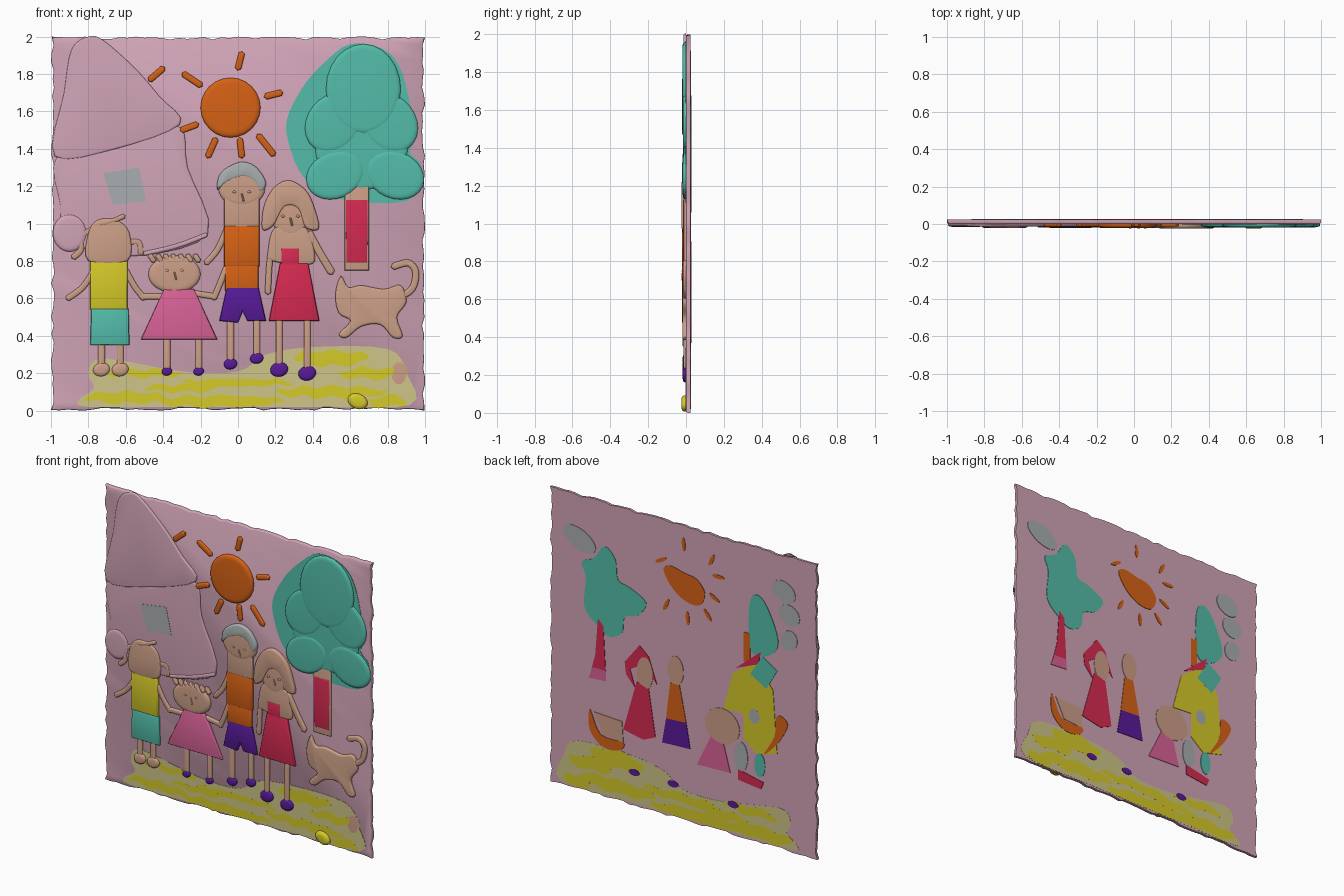
import bpy, bmesh, math, random
from mathutils import Vector

random.seed(4)
cube = bpy.data.objects.get("Cube")
if cube:
    bpy.data.objects.remove(cube, do_unlink=True)

FRONT, BACK = 0.0, .024
made = []


def paint(name, red, green, blue):
    """One flat material from display-space channels."""
    linear = [(c / 255) ** 2.2 for c in (red, green, blue)] + [1]
    mat = bpy.data.materials.new(name)
    mat.use_nodes = True
    mat.diffuse_color = linear
    bsdf = next(n for n in mat.node_tree.nodes if n.type == 'BSDF_PRINCIPLED')
    bsdf.inputs["Base Color"].default_value = linear
    return mat


pink = paint("dusty_pink", 208, 163, 182)
skin = paint("clay_tan", 203, 158, 134)
teal = paint("teal", 84, 187, 168)
yellow = paint("yellow", 212, 200, 45)
pale = paint("pale_straw", 205, 195, 135)
orange = paint("orange", 214, 98, 28)
purple = paint("purple", 88, 32, 150)
red = paint("crimson", 212, 46, 82)
rose = paint("rose", 216, 98, 150)
grey = paint("soft_grey", 168, 172, 174)


def smooth(points, closed=True, steps=4):
    """Catmull-Rom curve through the points."""
    p = [Vector(q) for q in points]
    n, out = len(p), []
    for i in range(n if closed else n - 1):
        def at(k):
            return p[k % n] if closed else p[max(0, min(n - 1, k))]
        a, b, c, d = at(i - 1), at(i), at(i + 1), at(i + 2)
        for s in range(steps):
            t = s / steps
            out.append((b * 2 + (c - a) * t + (a * 2 - b * 5 + c * 4 - d) * t * t
                        + (b * 3 - a - c * 3 + d) * t ** 3) / 2)
    return out if closed else out + [p[-1]]


def slab(name, mat, outline, height, edge=0, base=FRONT, back=False, closed=False):
    """Filled outline raised from the panel, with a rounded rim."""
    pts = [Vector(q) for q in outline]
    area = sum(a.cross(b) for a, b in zip(pts, pts[1:] + pts[:1]))
    if (area < 0) != back:
        pts.reverse()
    height += len(made) * .00002
    sign = 1 if back else -1
    wall = height * (.4 if edge else 1)
    bm = bmesh.new()
    low = [bm.verts.new((q.x, base, q.y)) for q in pts]
    top = [bm.verts.new((q.x, base + sign * wall, q.y)) for q in pts]
    for i in range(len(pts)):
        bm.faces.new((low[i - 1], low[i], top[i], top[i - 1]))
    face = bm.faces.new(top)
    if closed:
        bm.faces.new(low[::-1])
    bm.normal_update()
    if edge:
        angles = [math.pi / 2 * k / 3 for k in range(4)]
        for a, b in zip(angles, angles[1:]):
            bmesh.ops.inset_region(bm, faces=[face], use_even_offset=True,
                                   thickness=edge * (math.cos(a) - math.cos(b)),
                                   depth=(height - wall) * (math.sin(b) - math.sin(a)))
            bm.normal_update()
    mesh = bpy.data.meshes.new(name)
    bm.to_mesh(mesh)
    bm.free()
    mesh.materials.append(mat)
    obj = bpy.data.objects.new(name, mesh)
    bpy.context.collection.objects.link(obj)
    made.append(obj)


def pad(name, mat, points, height=.015, edge=.012):
    slab(name, mat, smooth(points), height, edge)


def ring(centre, rx, rz, tilt=0, count=24):
    out = []
    for k in range(count):
        a = math.tau * k / count
        x, z = rx * math.cos(a), rz * math.sin(a)
        out.append((centre[0] + x * math.cos(tilt) - z * math.sin(tilt),
                    centre[1] + x * math.sin(tilt) + z * math.cos(tilt)))
    return out


def oval(name, mat, centre, rx, rz, height=.016, tilt=0):
    slab(name, mat, ring(centre, rx, rz, tilt), height, min(rx, rz, .05) * .6)


def stroke(name, mat, path, width=.016, height=.013):
    """Rounded coil following a path."""
    line = smooth(path, closed=False)
    left, right = [], []
    for i, q in enumerate(line):
        way = (line[min(i + 1, len(line) - 1)] - line[max(i - 1, 0)]).normalized()
        side = Vector((-way.y, way.x)) * width
        left.append(q + side)
        right.append(q - side)
    start = line[0] + (line[0] - line[1]).normalized() * width * .7
    end = line[-1] + (line[-1] - line[-2]).normalized() * width * .7
    slab(name, mat, [start] + left + [end] + right[::-1], height, width * .6)


def cloth(name, mat, centre, top, bottom, top_half, bottom_half, height=.018):
    """Straight or flared garment."""
    slab(name, mat, [(centre - bottom_half, bottom), (centre + bottom_half, bottom),
                     (centre + top_half, top), (centre - top_half, top)], height, .008)


def back_paint(name, mat, points, rounded=True):
    slab("back_" + name, mat, smooth(points) if rounded else points, .001, base=BACK, back=True)


# Panel with a torn edge
rough = []
for turn in range(4):
    for k in range(44):
        x, z = -1 + k / 22, -1 + random.uniform(0, .016)
        for _ in range(turn):
            x, z = -z, x
        rough.append((max(-1, min(1, x)), max(0, min(2, z + 1))))
slab("panel", pink, rough, BACK, .006, base=BACK, closed=True)

# Painted meadow on both sides
meadow = [(-.85, .06), (-.77, .12), (-.8, .2), (-.72, .28), (-.3, .21), (0, .21), (.15, .3),
          (.4, .34), (.8, .33), (.9, .2), (.92, .03), (.4, .02), (-.3, .02), (-.8, .02)]
slab("meadow", pale, smooth(meadow), .002)
back_paint("meadow", pale, meadow)
for x, z, rx, rz in [(-.6, .07, .22, .03), (-.1, .05, .35, .03), (.5, .1, .3, .03),
                     (-.5, .2, .2, .02), (0, .15, .3, .02), (.5, .28, .2, .04),
                     (.7, .2, .16, .03), (-.3, .12, .2, .02), (.8, .05, .1, .03)]:
    wave = [(a, b + .012 * math.sin(a * 40)) for a, b in ring((x, z), rx, rz)]
    slab("meadow_streak", yellow, wave, .002)
    wide = [(a, b + .012 * math.sin(a * 30)) for a, b in ring((x, z), rx, rz * 1.5)]
    back_paint("meadow_streak", yellow, [(a, max(b, .02)) for a, b in wide], False)
oval("meadow_patch", skin, (.86, .2), .05, .07, .002)
oval("pebble", yellow, (.64, .05), .055, .04, .024, -.4)

# House
pad("house_wall", pink, [(-.97, 1.35), (-.65, 1.4), (-.32, 1.52), (-.27, 1.3), (-.16, .95),
                         (-.5, .83), (-.75, .86), (-.93, .9), (-.95, 1.1)], .01)
pad("house_roof", pink, [(-.8, 2), (-.89, 1.93), (-.93, 1.7), (-.98, 1.36), (-.65, 1.4),
                         (-.31, 1.53), (-.42, 1.68), (-.55, 1.83), (-.72, 1.98)], .013)
stroke("house_sill", pink, [(-.5, .84), (-.33, .88), (-.17, .94)], .012, .016)
slab("house_window", grey, [(-.72, 1.27), (-.53, 1.3), (-.49, 1.12), (-.67, 1.1)], .012)
oval("house_bush", pink, (-.9, .95), .09, .1, .016)

# Sun and rays
oval("sun", orange, (-.04, 1.62), .16, .16, .021)
for a, b in [((0, 1.83), (.02, 1.91)), ((.15, 1.68), (.23, 1.7)), ((.11, 1.47), (.19, 1.37)),
             ((.01, 1.45), (.02, 1.36)), ((-.12, 1.45), (-.16, 1.36)),
             ((-.22, 1.53), (-.3, 1.5)), ((-.2, 1.74), (-.29, 1.8)), ((-.4, 1.83), (-.47, 1.77))]:
    stroke("sun_ray", orange, [a, b], .017, .014)

# Tree
slab("tree_wash", teal, smooth([(.26, 1.55), (.34, 1.72), (.45, 1.85), (.6, 1.96), (.78, 1.93),
                                (.88, 1.8), (.94, 1.5), (.92, 1.38), (.98, 1.3), (.9, 1.12),
                                (.5, 1.14), (.35, 1.25), (.28, 1.4)]), .002)
cloth("tree_trunk", skin, .635, 1.2, .75, .065, .065, .012)
cloth("trunk_paint", red, .635, 1.13, .79, .06, .058, .015)
oval("crown_middle", teal, (.66, 1.42), .25, .24, .013)
oval("crown_top", teal, (.67, 1.72), .2, .24, .018)
for side in (-1, 1):
    oval("crown_shoulder", teal, (.66 + side * .15, 1.54), .17, .14, .016, -side * .9)
    oval("crown_skirt", teal, (.68 + side * .16, 1.26), .16, .125, .017, -side * .4)


# Shared limbs for the figures
def legs(who, places, top, shoe, size=.036):
    for x, z in places:
        stroke(who + "_leg", skin, [(x, top), (x, z)], .018, .012)
        oval(who + "_shoe", shoe, (x, z), size, size * .8, .016, .2)


def face(who, x, z):
    for side in (-1, 1):
        oval(who + "_eye", skin, (x + side * .04, z + .02), .011, .009, .021)
    stroke(who + "_nose", skin, [(x, z + .01), (x + .01, z - .03)], .006, .021)


# Older child
legs("older_child", [(-.73, .22), (-.63, .22)], .38, skin, .045)
stroke("older_child_arm", skin, [(-.77, .75), (-.83, .66), (-.91, .6)])
stroke("older_child_arm", skin, [(-.6, .75), (-.55, .66), (-.5, .6)])
cloth("older_child_shirt", yellow, -.69, .8, .54, .1, .1)
cloth("older_child_shorts", teal, -.685, .545, .35, .1, .105)
pad("older_child_head", skin, [(-.8, .8), (-.59, .8), (-.58, .95), (-.65, 1.02), (-.75, 1.02),
                               (-.8, .95)], .019)
stroke("older_child_plait", skin, [(-.78, .97), (-.84, .93), (-.84, .86), (-.88, .82)])
stroke("older_child_plait", skin, [(-.59, .9), (-.53, .9), (-.52, .84)])
stroke("older_child_fringe", skin, [(-.74, 1), (-.68, 1.01), (-.61, 1.04)], .013, .02)

# Younger child
legs("younger_child", [(-.38, .21), (-.21, .21)], .4, purple, .028)
stroke("younger_child_arm", skin, [(-.4, .61), (-.52, .61)])
stroke("younger_child_arm", skin, [(-.25, .63), (-.12, .61)])
cloth("younger_child_dress", rose, -.315, .65, .38, .08, .205)
oval("younger_child_head", skin, (-.34, .73), .14, .1, .019)
for k in range(7):
    x = -.45 + k * .04
    stroke("younger_child_curl", skin, [(x, .8), (x - .02, .83)], .014, .018)
face("younger_child", -.34, .73)

# Father
legs("father", [(-.04, .25), (.1, .28)], .5, purple)
stroke("father_arm", skin, [(-.06, .97), (-.11, .86), (-.17, .79)])
stroke("father_arm", skin, [(-.06, .77), (-.1, .67), (-.13, .6)])
cloth("father_neck", skin, .02, 1.2, .96, .095, .095, .016)
cloth("father_shirt", orange, .02, .99, .77, .095, .095, .019)
cloth("father_shirt_hem", orange, .02, .79, .64, .09, .09, .017)
slab("father_shorts", purple, [(-.06, .66), (.11, .66), (.15, .48), (.05, .48), (.025, .53),
                               (0, .47), (-.1, .48)], .019, .008)
oval("father_head", skin, (.02, 1.19), .125, .1, .018)
pad("father_hair", grey, [(-.11, 1.18), (-.1, 1.26), (-.04, 1.31), (.03, 1.33), (.1, 1.3),
                          (.15, 1.22), (.12, 1.17), (.08, 1.23), (.02, 1.25), (-.06, 1.22)], .02)
face("father", .02, 1.15)

# Mother
legs("mother", [(.22, .22), (.37, .2)], .5, purple, .048)
stroke("mother_arm", skin, [(.38, .95), (.44, .84), (.5, .74)], .02)
stroke("mother_arm", skin, [(.2, .9), (.17, .8), (.16, .63)])
pad("mother_torso", skin, [(.18, .8), (.38, .78), (.41, .84), (.36, .98), (.2, .98), (.16, .85)], .015)
cloth("mother_bib", red, .28, .87, .76, .05, .05, .018)
cloth("mother_dress", red, .3, .79, .48, .075, .135, .018)
oval("mother_face", skin, (.28, 1.04), .1, .11, .016)
pad("mother_hair", skin, [(.13, .97), (.14, 1.1), (.2, 1.2), (.28, 1.23), (.37, 1.17), (.42, 1.05),
                          (.43, .97), (.36, .98), (.32, 1.08), (.25, 1.09), (.19, .99)], .021)
face("mother", .28, 1.02)

# Cat
stroke("cat_tail", skin, [(.85, .6), (.93, .65), (.95, .74), (.91, .79), (.83, .77)], .018)
pad("cat_body", skin, [(.55, .72), (.59, .66), (.66, .67), (.78, .65), (.87, .67), (.9, .58),
                       (.85, .5), (.88, .4), (.83, .39), (.76, .46), (.66, .45), (.58, .39),
                       (.54, .41), (.6, .48), (.54, .52), (.52, .62)], .016)

# Paint seen on the reverse: tree and sun
back_paint("tree", teal, [(.59, 1.7), (.51, 1.63), (.49, 1.5), (.4, 1.47), (.28, 1.4), (.34, 1.3),
                          (.44, 1.26), (.46, 1.15), (.55, 1.1), (.63, 1.14), (.74, 1.25),
                          (.73, 1.45), (.76, 1.55), (.67, 1.6)])
back_paint("trunk", red, [(.64, 1.2), (.6, 1.16), (.58, .8), (.7, .8), (.66, .95)], False)
back_paint("trunk_foot", rose, [(.58, .86), (.58, .79), (.71, .78), (.68, .86)], False)
back_paint("sun", orange, [(.15, 1.66), (.1, 1.7), (0, 1.68), (-.1, 1.66), (-.16, 1.58),
                           (-.12, 1.49), (-.02, 1.49), (.08, 1.55)])
for x, z, tilt in [(0, 1.87, 1.5), (.17, 1.72, -.5), (-.21, 1.82, 2), (-.26, 1.72, 0),
                   (-.23, 1.57, .5), (-.18, 1.44, .9), (-.03, 1.38, 1.5), (.13, 1.43, 2)]:
    back_paint("sun_ray", orange, ring((x, z), .045, .013, tilt), False)
for x, z, rx in [(.78, 1.7, .13), (-.75, 1.75, .09), (-.79, 1.6, .08), (-.79, 1.43, .06)]:
    back_paint("cloud", grey, ring((x, z), rx, .07, .4), False)

# Reverse: family and cat
back_paint("mother_hair", red, [(.44, .96), (.33, 1.1), (.26, 1.04), (.2, .87), (.3, .98), (.4, .92),
                                (.36, .8), (.43, .88)], False)
back_paint("mother_face", skin, ring((.29, .92), .06, .11), False)
back_paint("mother_dress", red, [(.35, .85), (.26, .82), (.21, .51), (.3, .47), (.45, .5)], False)
back_paint("father_head", skin, ring((.06, 1), .06, .1), False)
back_paint("father_shirt", orange, [(.1, .91), (.03, .91), (-.02, .67), (.13, .66)], False)
back_paint("father_shorts", purple, [(.13, .66), (-.02, .67), (-.05, .5), (.16, .49)], False)
back_paint("child_dress", rose, [(-.21, .64), (-.29, .64), (-.35, .42), (-.1, .41)], False)
back_paint("child_head", skin, ring((-.29, .72), .13, .12), False)
back_paint("cat", skin, [(.67, .56), (.46, .55), (.45, .41), (.6, .42)], False)
back_paint("cat_belly", orange, [(.7, .57), (.62, .42), (.45, .41), (.48, .35), (.6, .34), (.7, .43)])
for x, z in [(-.37, .21), (.37, .23), (.08, .23)]:
    back_paint("shoe", purple, ring((x, z), .04, .022), False)

# Reverse: house
back_paint("house", yellow, [(-.37, 1.1), (-.55, 1.23), (-.67, 1.06), (-.7, .64), (-.55, .6),
                             (-.45, .68), (-.45, .85), (-.3, .84)], False)
back_paint("house_top", teal, [(-.5, 1.63), (-.6, 1.65), (-.71, 1.4), (-.62, 1.28), (-.5, 1.3)])
back_paint("house_chimney", orange, [(-.45, 1.4), (-.5, 1.4), (-.5, 1.2), (-.45, 1.2)], False)
back_paint("house_eave", red, [(-.39, 1.14), (-.58, 1.3), (-.56, 1.21)], False)
back_paint("house_gable", teal, [(-.59, 1.27), (-.7, 1.2), (-.62, 1.06), (-.5, 1.13)], False)
back_paint("house_window", grey, ring((-.53, .85), .04, .05), False)
back_paint("house_side", orange, [(-.7, .9), (-.78, .86), (-.71, .72), (-.6, .61), (-.68, .75)])
back_paint("house_step", teal, ring((-.57, .53), .04, .08), False)
back_paint("house_shade", grey, ring((-.43, .55), .05, .1), False)
back_paint("house_path", red, [(-.41, .46), (-.6, .42), (-.58, .37), (-.41, .39)], False)

# Smooth shading with sharp creases kept
for obj in bpy.context.selected_objects:
    obj.select_set(False)
for obj in made:
    obj.select_set(True)
bpy.context.view_layer.objects.active = made[0]
bpy.ops.object.shade_smooth_by_angle(angle=math.radians(40))
